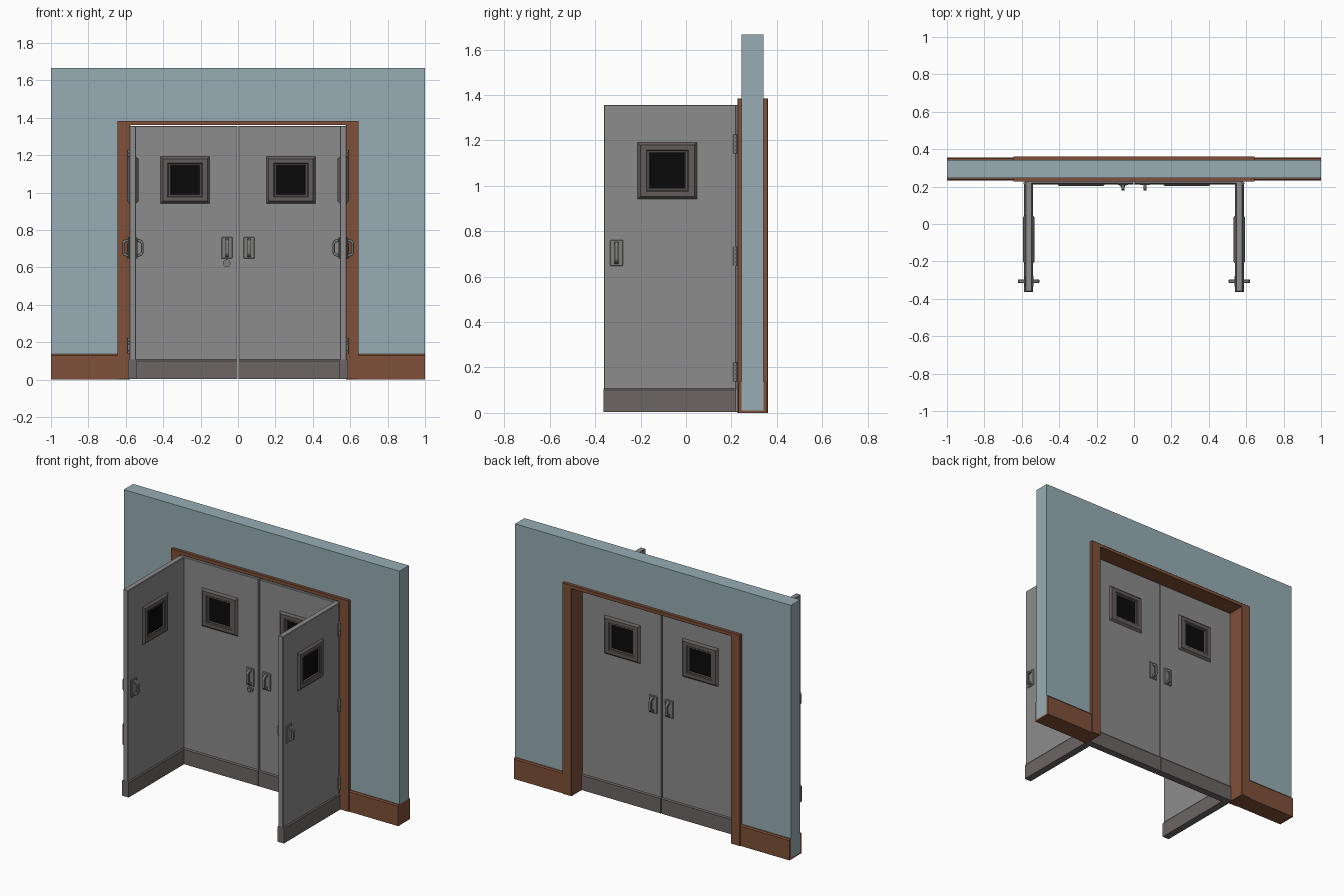
import bpy, bmesh, math
from mathutils import Matrix, Vector

if "Cube" in bpy.data.objects:
    bpy.data.objects.remove(bpy.data.objects["Cube"])


def material(name, rgb):
    m = bpy.data.materials.new(name)
    m.diffuse_color = (*rgb, 1)
    m.use_nodes = True
    m.node_tree.nodes["Principled BSDF"].inputs["Base Color"].default_value = m.diffuse_color
    return m


WALL = material("blue grey paint", (0.31, 0.42, 0.455))
WOOD = material("brown wood", (0.215, 0.081, 0.041))
DOOR = material("grey door", (0.262, 0.262, 0.262))
KICK = material("dark kick plate", (0.15, 0.132, 0.13))
FRAME = material("window frame grey", (0.125, 0.108, 0.107))
GLASS = material("black glass", (0.003, 0.003, 0.003))
METAL = material("handle metal", (0.21, 0.21, 0.205))


def finish(name, bm, mats, matrix=None, bevel=0.0):
    bmesh.ops.recalc_face_normals(bm, faces=bm.faces)
    if bevel:
        bmesh.ops.bevel(bm, geom=list(bm.edges), offset=bevel, segments=1, affect='EDGES')
    if matrix:
        bm.transform(matrix)
    me = bpy.data.meshes.new(name)
    bm.to_mesh(me)
    bm.free()
    for m in mats:
        me.materials.append(m)
    ob = bpy.data.objects.new(name, me)
    bpy.context.collection.objects.link(ob)
    return ob


def box(name, lo, hi, mat, matrix=None, bevel=0.0):
    bm = bmesh.new()
    bmesh.ops.create_cube(bm, size=1)
    for v in bm.verts:
        v.co = Vector([(a + b) / 2 + c * (b - a) for a, b, c in zip(lo, hi, v.co)])
    return finish(name, bm, [mat], matrix, bevel)


def prism(name, outline, axis_dir, mat, matrix=None, bevel=0.0):
    """Extrude a flat 3D outline along axis_dir."""
    bm = bmesh.new()
    f = bm.faces.new([bm.verts.new(p) for p in outline])
    new = bmesh.ops.extrude_face_region(bm, geom=[f])["geom"]
    bmesh.ops.translate(bm, vec=axis_dir, verts=[v for v in new if isinstance(v, bmesh.types.BMVert)])
    return finish(name, bm, [mat], matrix, bevel)


def cylinder(name, centre, radius, depth, mat, axis='Z', sides=12):
    rot = Matrix.Rotation(math.pi / 2, 4, 'X') if axis == 'Y' else Matrix()
    bm = bmesh.new()
    bmesh.ops.create_cone(bm, cap_ends=True, segments=sides, radius1=radius, radius2=radius, depth=depth)
    ob = finish(name, bm, [mat], Matrix.Translation(centre) @ rot)
    for p in ob.data.polygons:
        p.use_smooth = len(p.vertices) == 4
    return ob


def window(name, cx, cz, side, matrix):
    """Stepped frame of nested rectangles; innermost one is the glass."""
    steps = [(0.132, 0.126, 0.017), (0.119, 0.113, 0.031), (0.093, 0.091, 0.031),
             (0.089, 0.087, 0.026), (0.080, 0.080, 0.026), (0.076, 0.076, 0.020)]
    bm = bmesh.new()
    rings = [[bm.verts.new((cx + sx * w, side * d, cz + sz * h))
              for sx, sz in ((-1, -1), (1, -1), (1, 1), (-1, 1))] for w, h, d in steps]
    for a, b in zip(rings, rings[1:]):
        for i in range(4):
            j = (i + 1) % 4
            bm.faces.new((a[i], a[j], b[j], b[i]))
    bm.faces.new(rings[-1]).material_index = 1
    bm.faces.new(rings[0][::-1])
    finish(name, bm, [FRAME, GLASS], matrix)


def door(name, matrix, width):
    """Door leaf: free edge at local x = 0, hinge edge at x = width."""
    box(name + "_leaf", (0, -0.018, 0.006), (width, 0.018, 1.357), DOOR, matrix, 0.003)
    # kick plate with a sloped top lip, wrapping the leaf
    t = 0.024
    prism(name + "_kick_plate", [(-0.001, -t, 0.003), (-0.001, t, 0.003), (-0.001, t, 0.1),
                                 (-0.001, 0.0175, 0.108), (-0.001, -0.0175, 0.108), (-0.001, -t, 0.1)],
          (width + 0.001, 0, 0), KICK, matrix)
    for tag, s in (("front", -1), ("back", 1)):
        window(f"{name}_window_{tag}", 0.28, 1.067, s, matrix)
        # pull handle: backing plate and U-shaped grip
        y0, y1 = sorted((s * 0.017, s * 0.026))
        box(f"{name}_handle_plate_{tag}", (0.027, y0, 0.647), (0.085, y1, 0.762), METAL, matrix, 0.003)
        grip = [(0.024, 0.655), (0.048, 0.662), (0.057, 0.675), (0.057, 0.734), (0.048, 0.747),
                (0.024, 0.754), (0.024, 0.738), (0.042, 0.732), (0.045, 0.726), (0.045, 0.683),
                (0.042, 0.677), (0.024, 0.671)]
        prism(f"{name}_handle_grip_{tag}", [(0.047, s * d, z) for d, z in grip],
              (0.018, 0, 0), METAL, matrix, 0.002)


# wall with a doorway notch
prism("wall", [(-1, 0.245, 0.01), (-1, 0.245, 1.667), (1, 0.245, 1.667), (1, 0.245, 0.01),
               (0.61, 0.245, 0.01), (0.61, 0.245, 1.37), (-0.61, 0.245, 1.37), (-0.61, 0.245, 0.01)],
      (0, 0.097, 0), WALL)


# door frame: deep jamb plus thin casing lips on both sides
def arch(name, outer, top, y, depth):
    xi, zi = 0.577, 1.36
    prism(name, [(-outer, y, 0), (-outer, y, top), (outer, y, top), (outer, y, 0),
                 (xi, y, 0), (xi, y, zi), (-xi, y, zi), (-xi, y, 0)], (0, depth, 0), WOOD, None, 0.002)


arch("door_frame", 0.645, 1.384, 0.226, 0.136)

# baseboards with chamfered top
for tag, s in (("left", -1), ("right", 1)):
    prism("baseboard_" + tag, [(s * 0.64, y, z) for y, z in
                               ((0.232, 0), (0.232, 0.13), (0.238, 0.138), (0.35, 0.138), (0.356, 0.13), (0.356, 0))],
          (s * 0.36, 0, 0), WOOD)

# two closed and two open leaves
quarter = Matrix.Rotation(math.pi / 2, 4, 'Z')
half = Matrix.Rotation(math.pi, 4, 'Z')
door("closed_door_right", Matrix.Translation((0.003, 0.235, 0)), 0.573)
door("closed_door_left", Matrix.Translation((-0.003, 0.235, 0)) @ half, 0.573)
for tag, s in (("left", -1), ("right", 1)):
    door("open_door_" + tag, Matrix.Translation((s * 0.563, -0.362, 0)) @ quarter, 0.583)
    # hinges: leaf plate and stacked knuckles
    for n, z in enumerate((0.18, 0.69, 1.185)):
        x0, x1 = sorted((s * 0.578, s * 0.584))
        box(f"hinge_plate_{tag}_{n}", (x0, 0.203, z - 0.042), (x1, 0.226, z + 0.042), METAL)
        for k in range(5):
            cylinder(f"hinge_knuckle_{tag}_{n}_{k}", (s * 0.583, 0.217, z + (k - 2) * 0.017),
                     0.008, 0.015, METAL)

# lock under the left closed handle
cylinder("lock_rose", (-0.06, 0.213, 0.622), 0.02, 0.014, METAL, 'Y', 16)
cylinder("lock_barrel", (-0.06, 0.204, 0.622), 0.012, 0.012, METAL, 'Y', 16)
